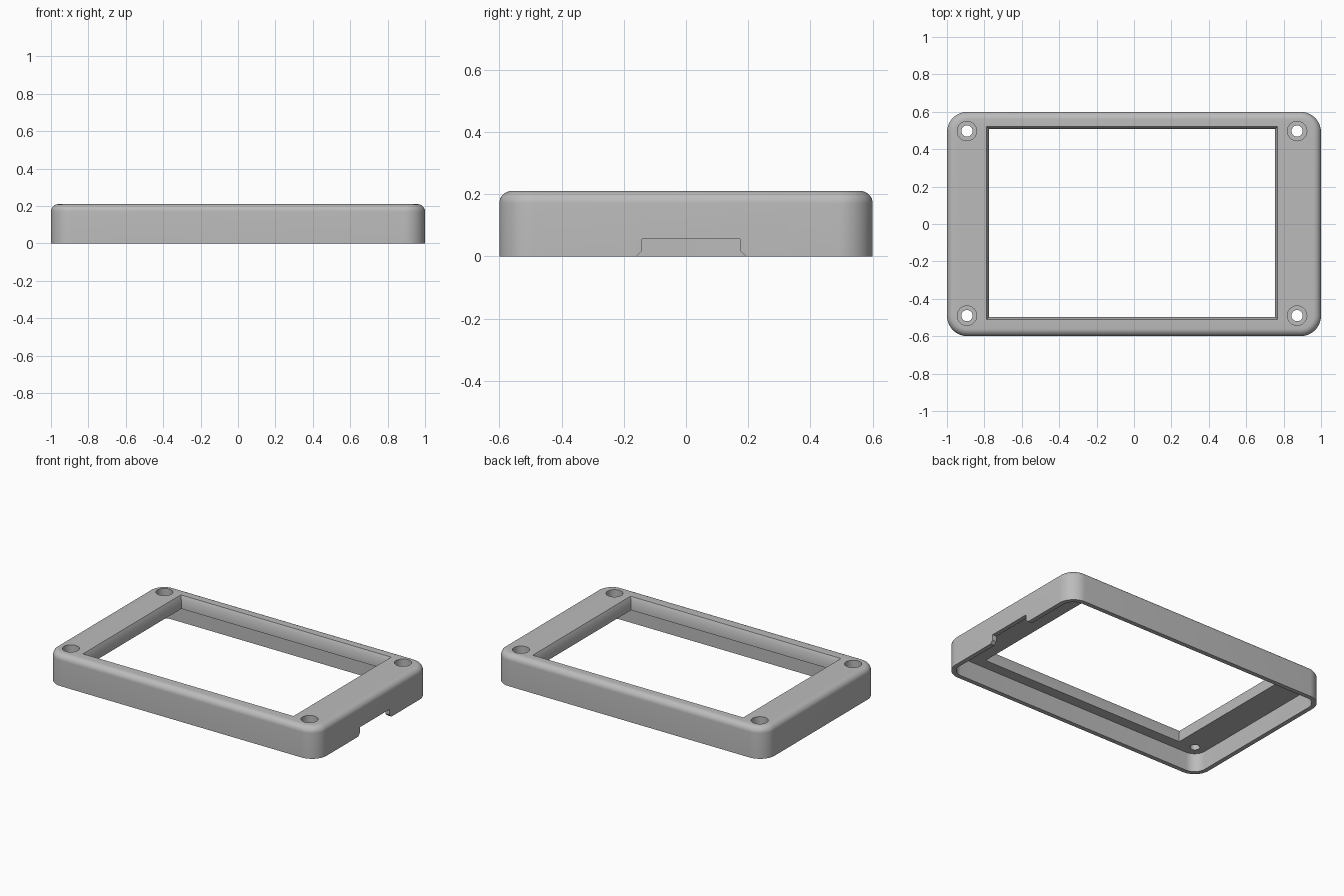
import bpy
import bmesh
from math import cos, sin, pi, radians

cube = bpy.data.objects.get("Cube")
if cube:
    bpy.data.objects.remove(cube)

# Overall sizes
HALF_X, HALF_Y, HEIGHT = 1.0, 0.6, 0.21
CORNER, FILLET, WALL, CEILING = 0.11, 0.04, 0.03, 0.125

grey = bpy.data.materials.new("plain_grey")
grey.use_nodes = True
colour = (0.5, 0.5, 0.5, 1)
grey.diffuse_color = colour
grey.node_tree.nodes["Principled BSDF"].inputs["Base Color"].default_value = colour


def loft(name, rings):
    """Solid skinned through equal-length rings of points, bottom to top."""
    bm = bmesh.new()
    loops = [[bm.verts.new(p) for p in ring] for ring in rings]
    n = len(loops[0])
    for low, high in zip(loops, loops[1:]):
        for i in range(n):
            j = (i + 1) % n
            bm.faces.new((low[i], low[j], high[j], high[i]))
    bm.faces.new(loops[0][::-1])
    bm.faces.new(loops[-1])
    bmesh.ops.recalc_face_normals(bm, faces=bm.faces)
    mesh = bpy.data.meshes.new(name)
    bm.to_mesh(mesh)
    bm.free()
    mesh.materials.append(grey)
    obj = bpy.data.objects.new(name, mesh)
    bpy.context.collection.objects.link(obj)
    return obj


def rounded_ring(inset, z, steps=12):
    """Rounded rectangle, inset from the outer wall."""
    r = CORNER - inset
    ring = []
    for k, (sx, sy) in enumerate(((1, 1), (-1, 1), (-1, -1), (1, -1))):
        for s in range(steps + 1):
            a = (k + s / steps) * pi / 2
            ring.append((sx * (HALF_X - CORNER) + r * cos(a),
                         sy * (HALF_Y - CORNER) + r * sin(a), z))
    return ring


def box_ring(x0, x1, y0, y1, z, grow=0):
    return [(x0 - grow, y0 - grow, z), (x1 + grow, y0 - grow, z),
            (x1 + grow, y1 + grow, z), (x0 - grow, y1 + grow, z)]


def circle(x, y, r, z, n=32):
    return [(x + r * cos(2 * pi * i / n), y + r * sin(2 * pi * i / n), z)
            for i in range(n)]


# Outer shell with a rounded top edge
rings = [rounded_ring(0, 0)]
for i in range(9):
    a = i / 8 * pi / 2
    rings.append(rounded_ring(FILLET * (1 - cos(a)), HEIGHT - FILLET * (1 - sin(a))))
bezel = loft("bezel_frame", rings)

# Hollow underside
cutters = [loft("cavity_cutter", [rounded_ring(WALL, -0.1), rounded_ring(WALL, CEILING)])]

# Screen window with a steep chamfer at its top edge
window = (-0.775, 0.755, -0.498, 0.508)
cutters.append(loft("window_cutter", [
    box_ring(*window, 0.05), box_ring(*window, HEIGHT - 0.025),
    box_ring(*window, HEIGHT, 0.013), box_ring(*window, 0.3, 0.013)]))

# Counterbored screw holes
for x in (-0.893, 0.872):
    for y in (-0.49, 0.497):
        cutters.append(loft("screw_hole_cutter", [
            circle(x, y, 0.03, 0.05), circle(x, y, 0.03, HEIGHT - 0.05),
            circle(x, y, 0.052, HEIGHT - 0.05), circle(x, y, 0.052, 0.3)]))

# Cable notch in the left wall, flared at the bottom
profile = [(-0.18, -0.02), (-0.141, 0.018), (-0.141, 0.056),
           (0.174, 0.056), (0.174, 0.018), (0.213, -0.02)]
cutters.append(loft("notch_cutter", [[(x, y, z) for y, z in profile] for x in (0.9, 1.1)]))

# Carve the shell, then drop the cutters
bpy.context.view_layer.objects.active = bezel
for cutter in cutters:
    cut = bezel.modifiers.new(cutter.name, 'BOOLEAN')
    cut.operation, cut.solver, cut.object = 'DIFFERENCE', 'EXACT', cutter
    bpy.ops.object.modifier_apply(modifier=cut.name)
    bpy.data.objects.remove(cutter)

bpy.ops.object.select_all(action='DESELECT')
bezel.select_set(True)
bpy.ops.object.shade_smooth_by_angle(angle=radians(30))
